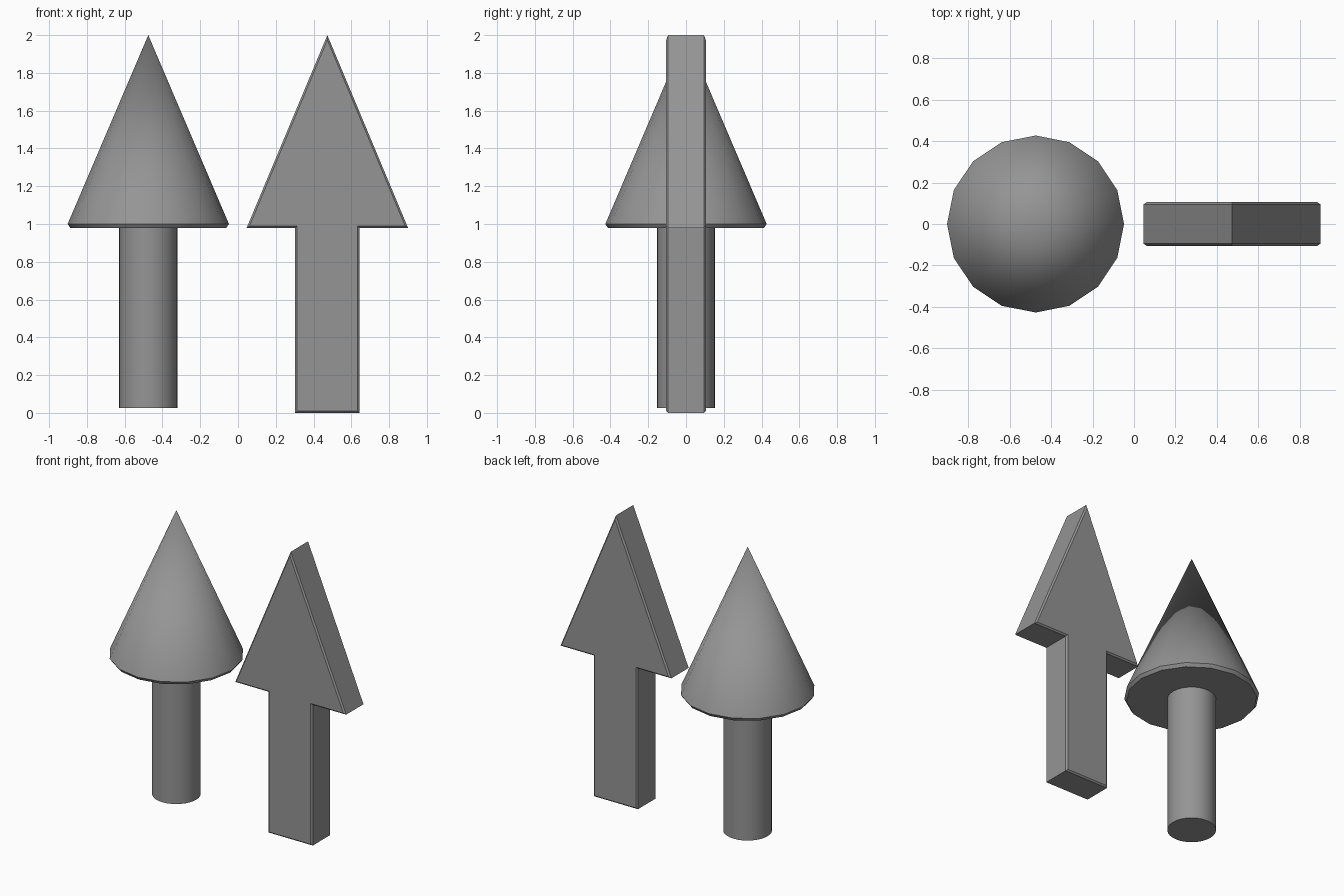
import bpy, bmesh
from mathutils import Vector

cube = bpy.data.objects.get("Cube")
if cube:
    bpy.data.objects.remove(cube, do_unlink=True)

# Single grey finish
grey = bpy.data.materials.new("grey")
grey.use_nodes = True
colour = (0.3, 0.3, 0.3, 1)
grey.diffuse_color = colour
grey.node_tree.nodes["Principled BSDF"].inputs["Base Color"].default_value = colour


def add_object(name, bm, smooth_angle=None):
    bmesh.ops.recalc_face_normals(bm, faces=bm.faces)
    mesh = bpy.data.meshes.new(name)
    bm.to_mesh(mesh)
    bm.free()
    mesh.materials.append(grey)
    obj = bpy.data.objects.new(name, mesh)
    bpy.context.collection.objects.link(obj)
    if smooth_angle:
        bpy.ops.object.select_all(action='DESELECT')
        obj.select_set(True)
        bpy.context.view_layer.objects.active = obj
        bpy.ops.object.shade_smooth_by_angle(angle=smooth_angle)
    return obj


def turned(name, rings, sides=16, x=-0.475):
    """Stack of cones from (radius, height) rings, closed at both ends."""
    bm = bmesh.new()
    for i, ((r1, z1), (r2, z2)) in enumerate(zip(rings, rings[1:])):
        part = bmesh.ops.create_cone(bm, cap_ends=False, segments=sides,
                                     radius1=r1, radius2=r2, depth=z2 - z1)
        bmesh.ops.translate(bm, verts=part["verts"], vec=(x, 0, (z1 + z2) / 2))
    bmesh.ops.remove_doubles(bm, verts=bm.verts, dist=0.0005)
    bmesh.ops.holes_fill(bm, edges=[e for e in bm.edges if e.is_boundary], sides=0)
    return add_object(name, bm, smooth_angle=0.6)


# Round arrow: cone head with chamfered rim, cylinder shaft
turned("round_arrow_head", [(0.412, 0.978), (0.427, 1.0), (0, 2.0)])
turned("round_arrow_shaft", [(0.154, 0.025), (0.154, 0.98)], sides=32)

# Flat arrow: extruded outline with chamfered front and back rims
half = [(0.17, 0), (0.17, 0.98), (0.427, 0.98)]
outline = half + [(0, 2.0)] + [(-x, z) for x, z in reversed(half)]
thick = 0.21
bm = bmesh.new()
face = bm.faces.new([bm.verts.new((x + 0.473, -thick / 2, z)) for x, z in outline])
moved = bmesh.ops.extrude_face_region(bm, geom=[face], use_keep_orig=True)
bmesh.ops.translate(bm, vec=Vector((0, thick, 0)),
                    verts=[v for v in moved["geom"] if isinstance(v, bmesh.types.BMVert)])
bmesh.ops.recalc_face_normals(bm, faces=bm.faces)
rims = [e for e in bm.edges if abs(e.verts[0].co.y - e.verts[1].co.y) < 0.001]
bmesh.ops.bevel(bm, geom=rims, offset=0.01, segments=1, affect='EDGES', profile=0.5)
add_object("flat_arrow", bm)
